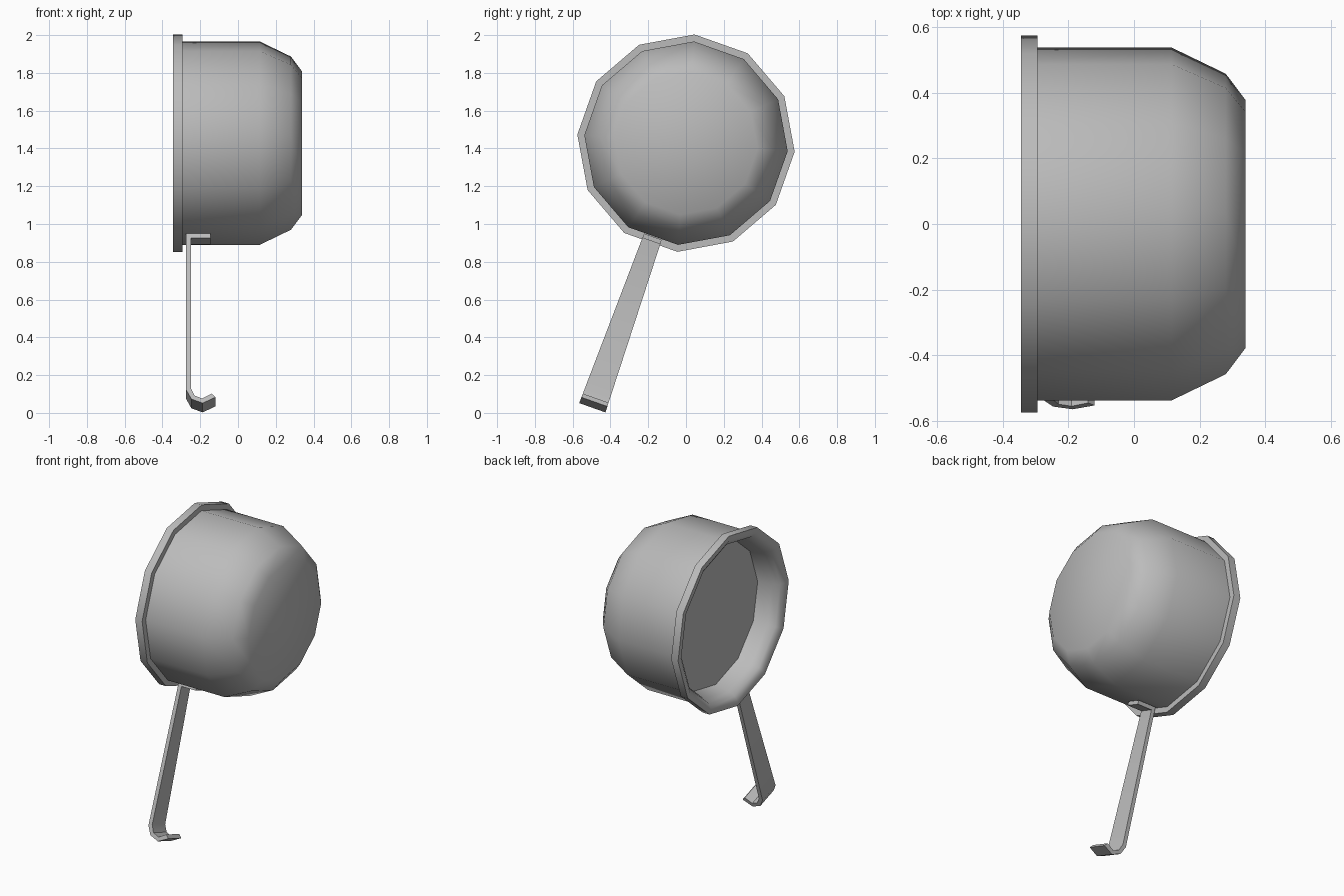
import bpy
import bmesh
from math import sin, cos, radians, tau
from mathutils import Vector

cube = bpy.data.objects.get("Cube")
if cube:
    bpy.data.objects.remove(cube)

SIDES = 12
CENTRE = Vector((0, 0, 1.428))

steel = bpy.data.materials.new("grey_steel")
steel.use_nodes = True
steel.diffuse_color = (0.5, 0.5, 0.5, 1)
steel.node_tree.nodes["Principled BSDF"].inputs["Base Color"].default_value = (0.5, 0.5, 0.5, 1)


def finish(bm, name):
    bmesh.ops.recalc_face_normals(bm, faces=bm.faces)
    mesh = bpy.data.meshes.new(name)
    bm.to_mesh(mesh)
    bm.free()
    mesh.materials.append(steel)
    obj = bpy.data.objects.new(name, mesh)
    bpy.context.collection.objects.link(obj)
    bpy.ops.object.select_all(action="DESELECT")
    obj.select_set(True)
    bpy.context.view_layer.objects.active = obj
    bpy.ops.object.shade_smooth_by_angle(angle=radians(40))
    return obj


def radial(angle):
    """Direction in the y-z plane, measured from straight up towards +y."""
    return Vector((0, sin(angle), cos(angle)))


# Pot: (x, radius) profile from the base, over the rim, to the inner floor
profile = [(0.34, 0.38), (0.28, 0.46), (0.115, 0.54), (-0.295, 0.54),
           (-0.295, 0.577), (-0.345, 0.577), (-0.345, 0.545),
           (-0.325, 0.515), (-0.28, 0.495), (-0.19, 0.475)]
bm = bmesh.new()
rings = []
for x, r in profile:
    rings.append([bm.verts.new(CENTRE + Vector((x, 0, 0)) + r * radial(radians(4.5) + tau * i / SIDES))
                  for i in range(SIDES)])
for a, b in zip(rings, rings[1:]):
    for i in range(SIDES):
        j = (i + 1) % SIDES
        bm.faces.new((a[i], a[j], b[j], b[i]))
bm.faces.new(rings[0])
bm.faces.new(rings[-1])
finish(bm, "pot")

# Handle: (x, distance from the pot axis) outline of a bent strip with a hook
outline = [(-0.145, 0.525), (-0.275, 0.525), (-0.275, 1.41), (-0.247, 1.463),
           (-0.187, 1.486), (-0.12, 1.453), (-0.14, 1.432), (-0.19, 1.46),
           (-0.23, 1.443), (-0.25, 1.40), (-0.25, 0.55), (-0.145, 0.55)]
down = radial(radians(199.5))
across = Vector((0, -down.z, down.y))
bm = bmesh.new()
edges = []
for side in (-1, 1):
    edges.append([bm.verts.new(CENTRE + Vector((x, 0, 0)) + r * down
                               + side * (0.05 + 0.025 * (r - 0.54)) * across)
                  for x, r in outline])
for i in range(len(outline)):
    j = (i + 1) % len(outline)
    bm.faces.new((edges[0][i], edges[0][j], edges[1][j], edges[1][i]))
for edge in edges:
    bm.faces.new(edge)
finish(bm, "handle")
